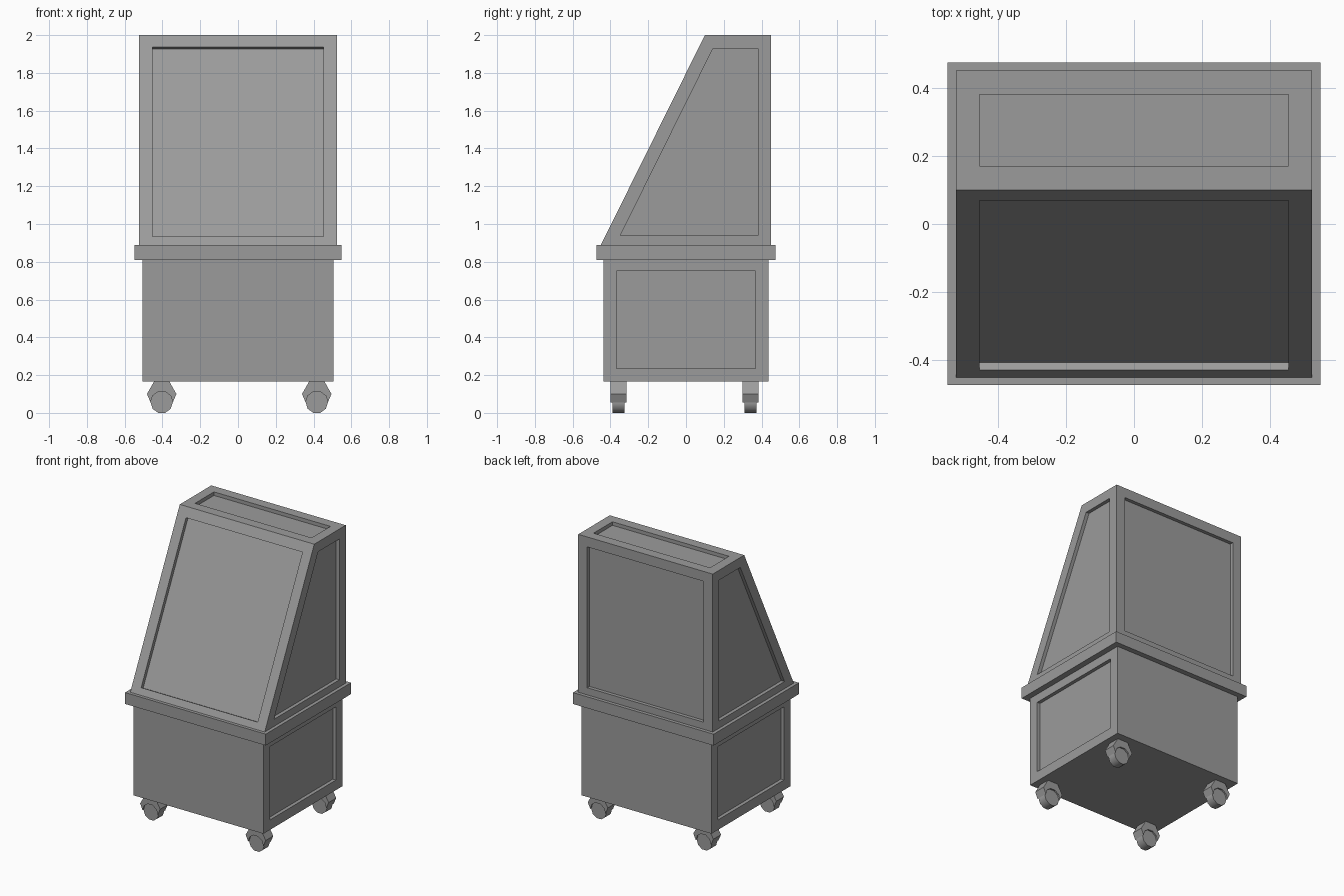
import bpy, bmesh
from math import cos, sin, pi
from mathutils import Vector

if "Cube" in bpy.data.objects:
    bpy.data.objects.remove(bpy.data.objects["Cube"])

# Dark grey finish shared by all parts
grey = bpy.data.materials.new("dark_grey")
grey.diffuse_color = (0.33, 0.33, 0.33, 1)
grey.use_nodes = True
grey.node_tree.nodes["Principled BSDF"].inputs["Base Color"].default_value = grey.diffuse_color


def finish(bm, name):
    bmesh.ops.recalc_face_normals(bm, faces=bm.faces)
    mesh = bpy.data.meshes.new(name)
    bm.to_mesh(mesh)
    bm.free()
    mesh.materials.append(grey)
    obj = bpy.data.objects.new(name, mesh)
    bpy.context.collection.objects.link(obj)
    return obj


def prism(profile, axis, lo, hi):
    """Extrude a closed (horizontal, z) profile along x or y."""
    bm = bmesh.new()
    place = (lambda h, z: (lo, h, z)) if axis == 'x' else (lambda h, z: (h, lo, z))
    face = bm.faces.new([bm.verts.new(place(h, z)) for h, z in profile])
    ext = bmesh.ops.extrude_face_region(bm, geom=[face])['geom']
    step = Vector((hi - lo, 0, 0)) if axis == 'x' else Vector((0, hi - lo, 0))
    bmesh.ops.translate(bm, vec=step, verts=[g for g in ext if isinstance(g, bmesh.types.BMVert)])
    bmesh.ops.recalc_face_normals(bm, faces=bm.faces)
    return bm


def recess(bm, test, border=0.07, depth=0.025):
    """Frame the chosen faces, then sink the inner panel."""
    bm.normal_update()
    faces = [f for f in bm.faces if test(f.normal)]
    bmesh.ops.inset_individual(bm, faces=faces, thickness=border, use_even_offset=True)
    bmesh.ops.inset_individual(bm, faces=faces, thickness=0.0, depth=-depth)


def rect(y0, y1, z0, z1):
    return [(y0, z0), (y1, z0), (y1, z1), (y0, z1)]


# Lower cabinet with sunken side panels
bm = prism(rect(-0.438, 0.437, 0.165, 0.82), 'x', -0.505, 0.505)
recess(bm, lambda n: abs(n.x) > 0.9)
finish(bm, "lower_cabinet")

# Overhanging ledge
finish(prism(rect(-0.473, 0.474, 0.81, 0.89), 'x', -0.547, 0.547), "ledge")

# Sloped display case with a sunken panel on every visible face
bm = prism([(-0.46, 0.87), (0.45, 0.87), (0.45, 2.0), (0.10, 2.0)], 'x', -0.523, 0.523)
recess(bm, lambda n: n.z > -0.9)
finish(bm, "display_case")

# Casters: arched hexagonal housing around a wheel
R, SIDES = 0.059, 10
ZC = R * cos(pi / SIDES)
wheel = [(R * cos(i * 2 * pi / SIDES), ZC + R * sin(i * 2 * pi / SIDES)) for i in range(SIDES)]
arch = wheel[:SIDES // 2 + 1]
housing = [(-0.078, 0.1), (-0.04, 0.167), (0.04, 0.167), (0.078, 0.1)]
for fb, y in (("front", -0.357), ("back", 0.342)):
    for side, x in (("left", -0.404), ("right", 0.417)):
        def shift(pts):
            return [(x + h, z) for h, z in pts]
        finish(prism(shift(arch + housing), 'y', y - 0.042, y + 0.042), f"{fb}_{side}_caster_housing")
        obj = finish(prism(shift(wheel), 'y', y - 0.031, y + 0.031), f"{fb}_{side}_caster_wheel")
        bpy.ops.object.select_all(action='DESELECT')
        obj.select_set(True)
        bpy.context.view_layer.objects.active = obj
        bpy.ops.object.shade_smooth_by_angle(angle=pi / 4)
